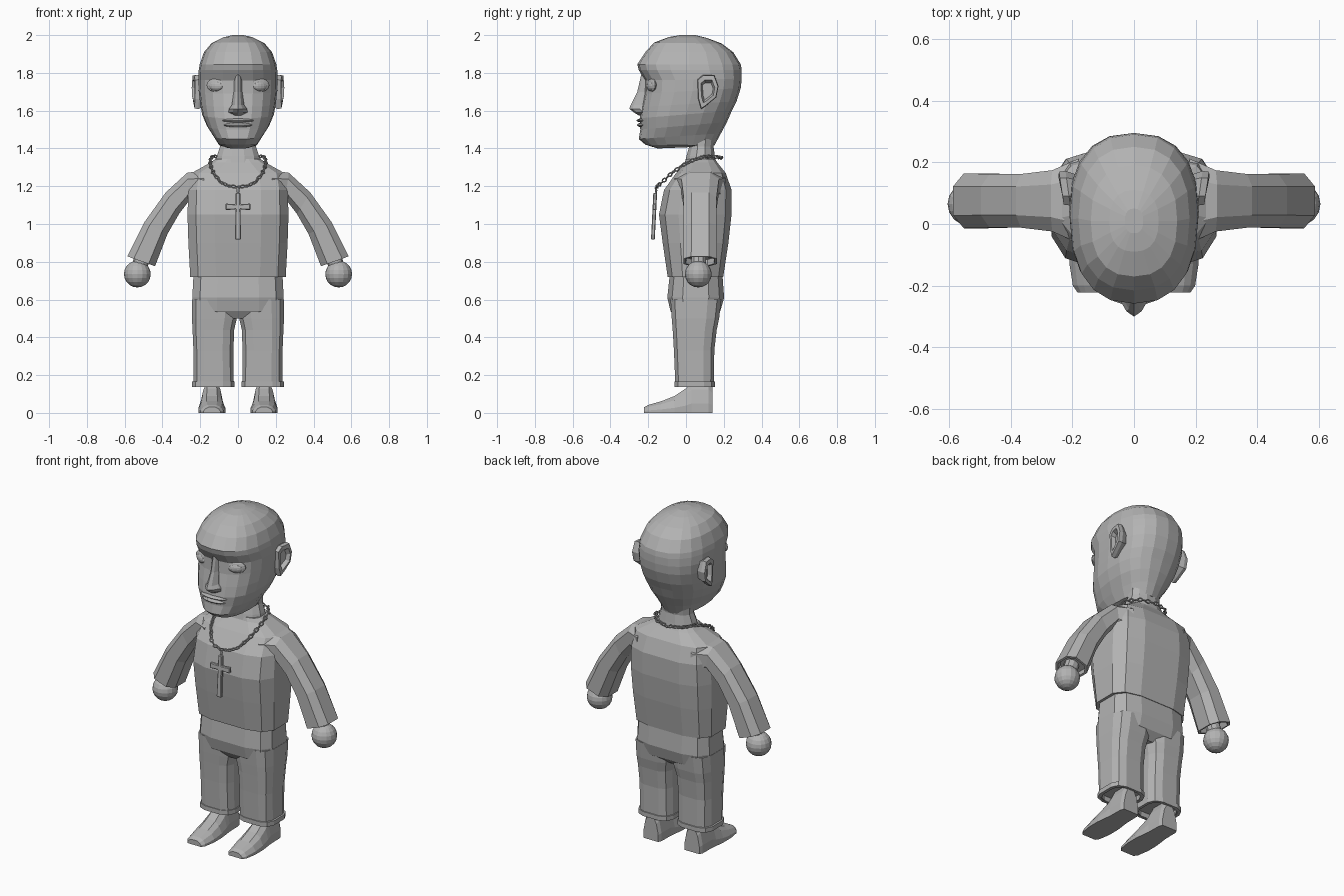
import bpy, bmesh, math
from mathutils import Vector, Matrix

if "Cube" in bpy.data.objects:
    bpy.data.objects.remove(bpy.data.objects["Cube"])

grey = bpy.data.materials.new("plain grey")
grey.diffuse_color = (0.45, 0.45, 0.45, 1)
grey.use_nodes = True
grey.node_tree.nodes["Principled BSDF"].inputs["Base Color"].default_value = grey.diffuse_color


def finish(name, bm):
    bmesh.ops.recalc_face_normals(bm, faces=bm.faces)
    me = bpy.data.meshes.new(name)
    bm.to_mesh(me)
    bm.free()
    me.materials.append(grey)
    ob = bpy.data.objects.new(name, me)
    bpy.context.collection.objects.link(ob)
    return ob


def loft(name, rings, side=1):
    """Skin a list of point rings and cap both ends; side=-1 mirrors in x."""
    bm = bmesh.new()
    rows = [[bm.verts.new((p[0] * side, p[1], p[2])) for p in r] for r in rings]
    n = len(rows[0])
    for a, b in zip(rows, rows[1:]):
        for i in range(n):
            j = (i + 1) % n
            bm.faces.new((a[i], a[j], b[j], b[i]))
    bm.faces.new(rows[0])
    bm.faces.new(rows[-1])
    return finish(name, bm)


def oval(n, e, offset=0.0):
    """Unit superellipse points."""
    out = []
    for i in range(n):
        a = 2 * math.pi * (i + offset) / n
        c, s = math.cos(a), math.sin(a)
        out.append((math.copysign(abs(c) ** (2 / e), c), math.copysign(abs(s) ** (2 / e), s)))
    return out


def ring(shape, x0, x1, yf, yb, zf, zb=None):
    """Oval between x0..x1 and yf..yb, tilted from zf at the front to zb at the back."""
    zb = zf if zb is None else zb
    return [((x0 + x1) / 2 + (x1 - x0) / 2 * u, (yf + yb) / 2 + (yb - yf) / 2 * v,
             (zf + zb) / 2 + (zb - zf) / 2 * v) for u, v in shape]


def ball(name, loc, size, rot_z=0, seg=16, rows=10):
    bm = bmesh.new()
    bmesh.ops.create_uvsphere(bm, u_segments=seg, v_segments=rows, radius=1)
    m = Matrix.Translation(loc) @ Matrix.Rotation(rot_z, 4, 'Z') @ Matrix.Diagonal((*size, 1))
    bmesh.ops.transform(bm, matrix=m, verts=bm.verts)
    return finish(name, bm)


# Head: (z front, z back, half width, y front, y back)
head = [(1.40, 1.41, .06, -.15, .10), (1.42, 1.415, .10, -.215, .15), (1.45, 1.48, .13, -.25, .185),
        (1.50, 1.54, .165, -.242, .217), (1.56, 1.60, .19, -.245, .243), (1.62, 1.65, .20, -.235, .268),
        (1.69, 1.72, .208, -.22, .29), (1.76, 1.77, .21, -.217, .295), (1.815, 1.815, .208, -.25, .295),
        (1.845, 1.845, .203, -.258, .29), (1.91, 1.91, .18, -.215, .25), (1.96, 1.955, .14, -.17, .19),
        (1.99, 1.985, .08, -.09, .11), (2.0, 2.0, .03, -.03, .05)]
hs = oval(20, 2.4)
loft("head", [ring(hs, -w, w, f, b, zf, zb) for zf, zb, w, f, b in head])

# Nose and lips
ns = oval(10, 1.5, .5 - .0)
nose = [(1.575, .035, -.25), (1.59, .055, -.275), (1.61, .05, -.30), (1.63, .035, -.293),
        (1.70, .024, -.258), (1.80, .022, -.235)]
loft("nose", [ring(ns, -w, w, f, -.16, z) for z, w, f in nose])
ball("upper_lip", (0, -.225, 1.548), (.088, .038, .011), 0, 14, 6)
ball("lower_lip", (0, -.222, 1.524), (.078, .038, .014), 0, 14, 6)

# Neck
os12 = oval(12, 2.2, .5)
loft("neck", [ring(os12, -w, w, f, b, z) for z, w, f, b in
              [(1.28, .13, -.02, .17), (1.36, .115, .0, .155), (1.41, .098, .015, .148), (1.55, .10, .0, .17)]])

# Shirt body with hollow hem
ts = oval(12, 3.4, .5)
shirt = [(.74, .235, -.08, .18), (.72, .24, -.085, .185), (.72, .258, -.10, .20), (.90, .268, -.127, .228),
         (1.05, .273, -.147, .245), (1.18, .268, -.12, .245), (1.27, .25, -.055, .213),
         (1.325, .15, -.008, .168), (1.345, .12, .0, .155)]
loft("shirt", [ring(ts, -w, w, f, b, z) for z, w, f, b in shirt])

# Trouser hips
loft("trouser_hips", [ring(ts, -w, w, f, b, z) for z, w, f, b in
                      [(.50, .20, -.055, .14), (.54, .245, -.085, .185), (.61, .247, -.102, .205),
                       (.74, .24, -.088, .195)]])

# Sleeve path: (outer x, outer z, inner x, inner z, half depth)
sleeve = [(.18, 1.29, .18, 1.09, .145), (.27, 1.275, .25, 1.13, .105), (.385, 1.17, .31, 1.05, .092),
          (.50, 1.01, .37, .945, .092), (.59, .83, .435, .775, .094)]
as12 = oval(8, 2.8, .5)


def sleeve_ring(ox, oz, ix, iz, d, k=1, up=0):
    return [((ox + ix) / 2 + (ox - ix) / 2 * u * k - .4 * up, .075 + d * v * k,
             (oz + iz) / 2 + (oz - iz) / 2 * u * k + up) for u, v in as12]


# Leg rings: (z, inner x, outer x, y front, y back)
legs = [(.19, .04, .22, -.04, .13), (.14, .035, .225, -.045, .135), (.14, .02, .237, -.058, .15),
        (.33, .022, .238, -.066, .152), (.44, .018, .243, -.073, .165), (.50, .004, .246, -.078, .178),
        (.60, -.01, .246, -.085, .19)]
# Shoe sections along y: (y, half width, height)
shoe = [(-.222, .045, .03), (-.20, .06, .042), (-.13, .071, .062), (-.06, .071, .09),
        (.0, .064, .13), (.03, .060, .165), (.12, .058, .165), (.14, .05, .14)]
shoe_shape = [(-1, 0), (1, 0), (1, .3), (.75, .75), (.4, 1), (-.4, 1), (-.75, .75), (-1, .3)]
# Ear outline in (y, z)
ear = [(.06, 1.765), (.09, 1.79), (.15, 1.79), (.172, 1.73), (.16, 1.67), (.105, 1.625),
       (.08, 1.608), (.065, 1.66)]
ear_steps = [(.17, .75), (.212, 1), (.233, .95), (.235, .66), (.212, .5)]

for tag, s in (("right", -1), ("left", 1)):
    rings = [sleeve_ring(*r) for r in sleeve]
    rings += [sleeve_ring(*sleeve[-1], k=.85), sleeve_ring(*sleeve[-1], k=.8, up=.03)]
    loft(tag + "_sleeve", rings, s)
    # Wrist and hand
    loft(tag + "_wrist", [[(cx + .04 * u, .067 + .04 * v, z + .012 * u) for u, v in oval(10, 2)]
                          for cx, z in ((.49, .87), (.53, .75))], s)
    ball(tag + "_hand", (s * .533, .065, .735), (.071, .071, .071))
    # Trouser leg and turned-up cuff
    loft(tag + "_trouser_leg", [ring(ts, a, b, f, k, z) for z, a, b, f, k in legs], s)
    loft(tag + "_cuff", [ring(ts, a, b, f, k, z) for z, a, b, f, k in
                         [(.17, .03, .23, -.05, .14), (.138, .03, .23, -.05, .14),
                          (.138, .016, .246, -.062, .155), (.165, .016, .246, -.062, .155),
                          (.168, .03, .23, -.05, .14)]], s)
    loft(tag + "_shoe", [[(.138 + w * u, y, h * v) for u, v in shoe_shape] for y, w, h in shoe], s)
    # Ear: rim with sunken middle
    loft(tag + "_ear", [[(x + (y - .10) * .14, .115 + (y - .115) * k, 1.705 + (z - 1.705) * k)
                         for y, z in ear] for x, k in ear_steps], s)
    # Eye with lid rim
    ball(tag + "_eye", (s * .115, -.186, 1.73), (.042, .018, .026), s * .4, 14, 8)
    ball(tag + "_eyelid", (s * .115, -.182, 1.735), (.056, .015, .036), s * .4, 14, 8)

# Chain: alternating links spread evenly on a closed path
half = [(0, -.155, 1.195), (.05, -.15, 1.202), (.09, -.128, 1.22), (.13, -.075, 1.27), (.146, -.02, 1.31),
        (.148, .04, 1.34), (.135, .10, 1.358), (.085, .165, 1.355), (0, .188, 1.35)]
path = [Vector(p) for p in half] + [Vector((-x, y, z)) for x, y, z in half[-2:0:-1]]
path.append(path[0])
lengths = [(b - a).length for a, b in zip(path, path[1:])]
count = 46
bm = bmesh.new()
for k in range(count):
    d = sum(lengths) * k / count
    i = 0
    while d > lengths[i]:
        d -= lengths[i]
        i += 1
    t = (path[i + 1] - path[i]).normalized()
    frame = (Matrix.Translation(path[i] + t * d) @ t.to_track_quat('X', 'Z').to_matrix().to_4x4()
             @ Matrix.Rotation(math.pi / 2 * (k % 2) + .5, 4, 'X'))
    grid = []
    for a in range(8):
        u = math.tau * a / 8
        grid.append([bm.verts.new(frame @ Vector(((.013 + .0042 * math.cos(w)) * math.cos(u),
                     (.0085 + .0042 * math.cos(w)) * math.sin(u), .0042 * math.sin(w))))
                     for w in (0, math.tau / 5, math.tau * .4, math.tau * .6, math.tau * .8)])
    for a in range(8):
        for b in range(5):
            bm.faces.new((grid[a][b], grid[a - 1][b], grid[a - 1][b - 4], grid[a][b - 4]))
finish("neck_chain", bm)

# Cross pendant, slightly tilted and bevelled, with a hanging loop
w = .013
outline = [(-w, 1.165), (w, 1.165), (w, 1.105), (.066, 1.108), (.066, 1.074), (w, 1.077),
           (w + .003, .917), (-w - .003, .917), (-w, 1.077), (-.066, 1.074), (-.066, 1.108), (-w, 1.105)]
bm = bmesh.new()
tilt = lambda z: -.163 - (1.165 - z) * .05
face = bm.faces.new([bm.verts.new((x, tilt(z) - .01, z)) for x, z in outline])
new = bmesh.ops.extrude_face_region(bm, geom=[face])["geom"]
bmesh.ops.translate(bm, vec=(0, .02, 0), verts=[v for v in new if isinstance(v, bmesh.types.BMVert)])
pendant = finish("cross_pendant", bm)
bev = pendant.modifiers.new("soft edge", 'BEVEL')
bev.width = .004
bev.segments = 1
ball("pendant_loop", (0, -.158, 1.177), (.008, .006, .018), 0, 8, 6)
